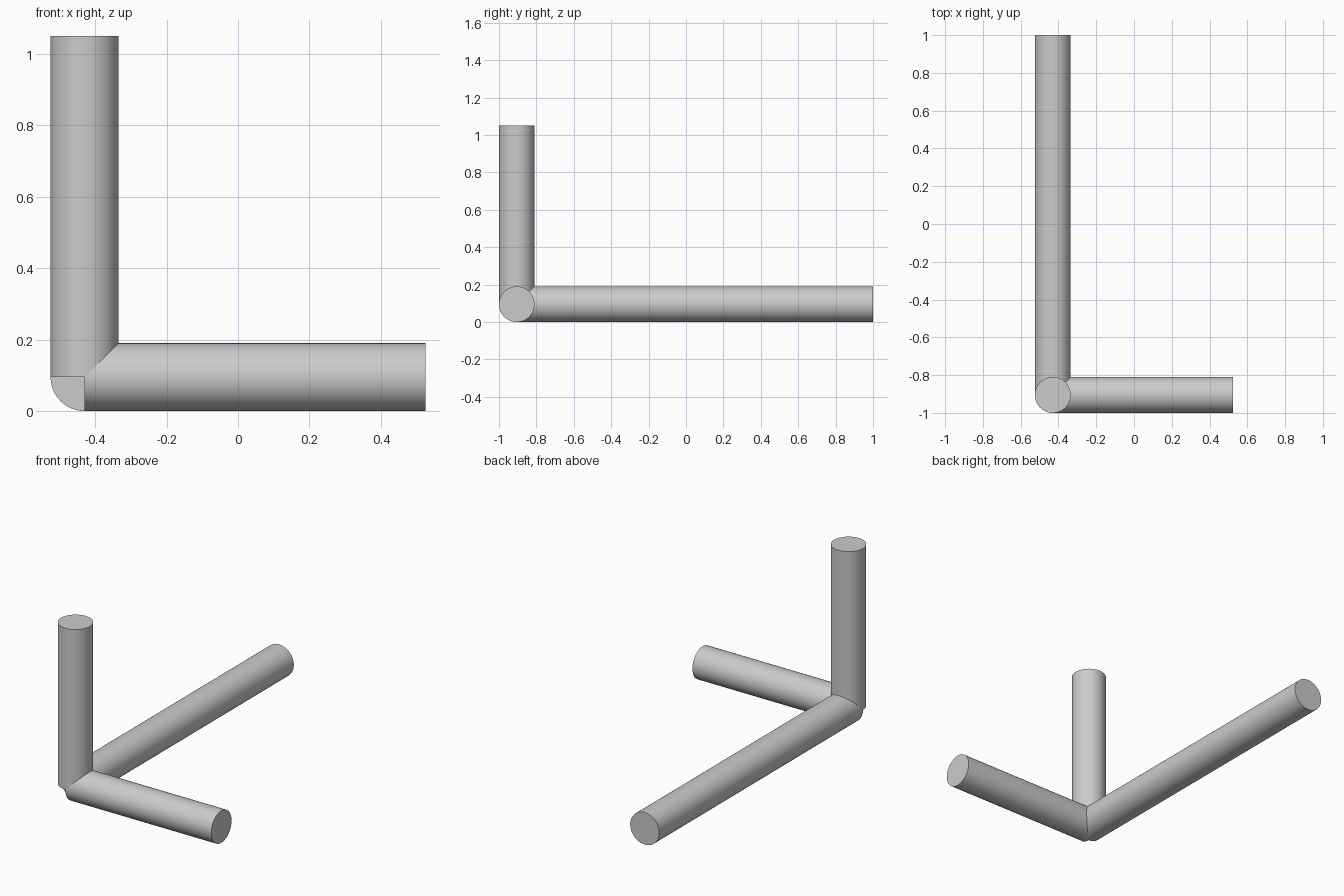
import bpy, math
from mathutils import Vector

if "Cube" in bpy.data.objects:
    bpy.data.objects.remove(bpy.data.objects["Cube"])

R = 0.095
CORNER = Vector((-0.43, -0.905, 0.095))


def rod(name, axis, length):
    """Round rod starting at the shared corner and running along the axis."""
    axis = Vector(axis)
    bpy.ops.mesh.primitive_cylinder_add(
        vertices=64, radius=R, depth=length,
        location=CORNER + axis * length / 2,
        rotation=axis.to_track_quat('Z', 'Y').to_euler())
    ob = bpy.context.object
    ob.name = name
    bpy.ops.object.shade_smooth_by_angle(angle=math.radians(30))
    return ob


# Three rods meeting at one corner
rod("width_rod", (1, 0, 0), 0.955)
rod("depth_rod", (0, 1, 0), 1.905)
rod("upright_rod", (0, 0, 1), 0.955)
